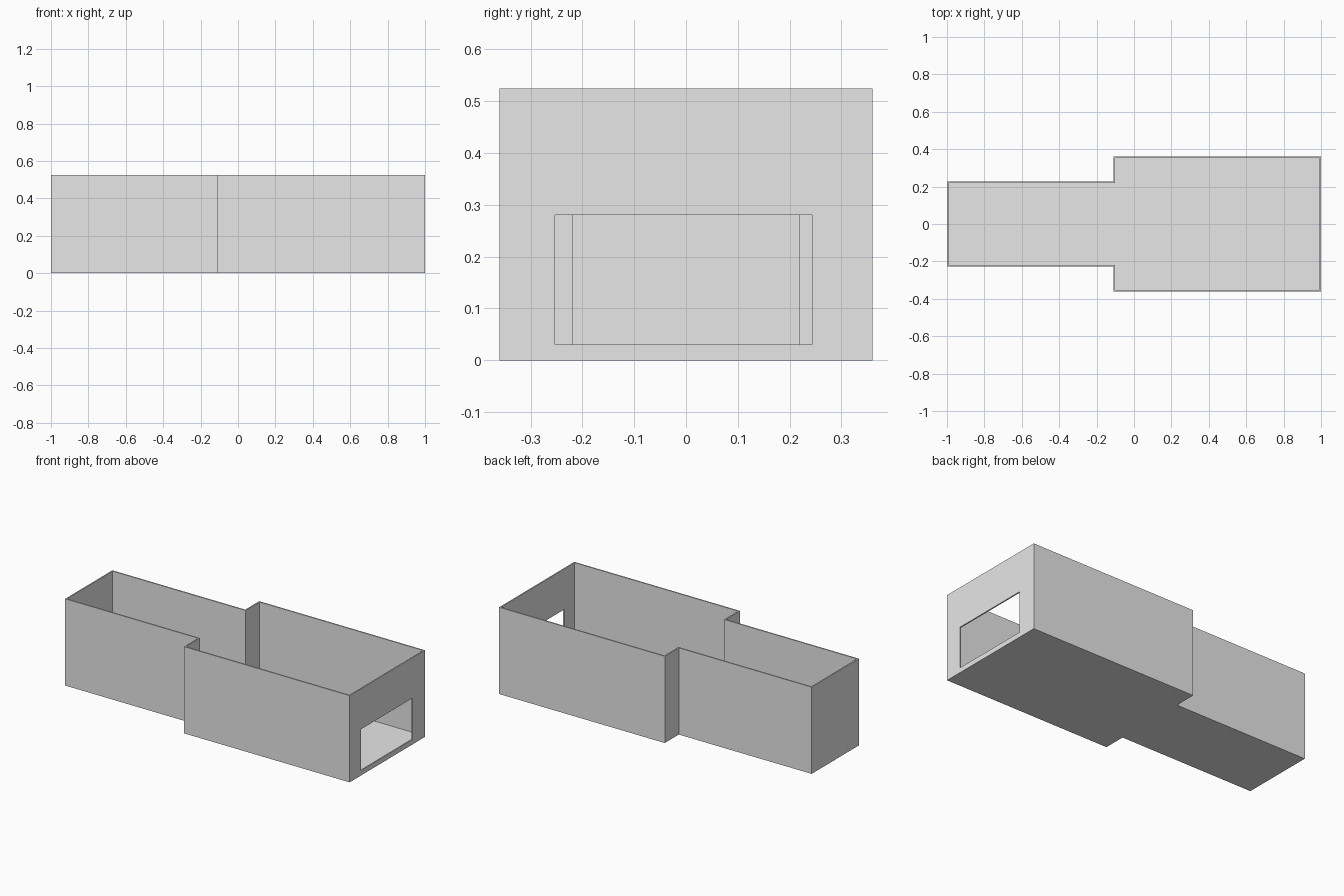
import bpy
import bmesh
from mathutils import Matrix

default = bpy.data.objects.get("Cube")
if default:
    bpy.data.objects.remove(default, do_unlink=True)

HEIGHT = 0.525
WALL = 0.008
FLOOR = 0.01
STEP_X = -0.11      # where the narrow part meets the wide part
NARROW = 0.226      # half widths
WIDE = 0.36

grey = bpy.data.materials.new("light_grey")
grey.use_nodes = True
grey.diffuse_color = (0.8, 0.8, 0.8, 1)
grey.node_tree.nodes["Principled BSDF"].inputs["Base Color"].default_value = (0.8, 0.8, 0.8, 1)


def make_object(name, bm):
    bmesh.ops.recalc_face_normals(bm, faces=bm.faces)
    mesh = bpy.data.meshes.new(name)
    bm.to_mesh(mesh)
    bm.free()
    mesh.materials.append(grey)
    obj = bpy.data.objects.new(name, mesh)
    bpy.context.collection.objects.link(obj)
    return obj


def stepped_prism(name, inset, bottom, top):
    """Upright prism on the stepped outline, moved inward by inset."""
    half = [(-1 + inset, NARROW - inset), (STEP_X + inset, NARROW - inset),
            (STEP_X + inset, WIDE - inset), (1 - inset, WIDE - inset)]
    outline = half + [(x, -y) for x, y in reversed(half)]
    bm = bmesh.new()
    face = bm.faces.new([bm.verts.new((x, y, bottom)) for x, y in outline])
    side = bmesh.ops.extrude_face_region(bm, geom=[face])
    verts = [v for v in side["geom"] if isinstance(v, bmesh.types.BMVert)]
    bmesh.ops.translate(bm, verts=verts, vec=(0, 0, top - bottom))
    return make_object(name, bm)


def box(name, center, size):
    bm = bmesh.new()
    bmesh.ops.create_cube(bm, size=1, matrix=Matrix.Translation(center) @ Matrix.Diagonal((*size, 1)))
    return make_object(name, bm)


def cut(target, cutter):
    cutter.hide_render = True
    mod = target.modifiers.new("cut", "BOOLEAN")
    mod.operation = "DIFFERENCE"
    mod.solver = "EXACT"
    mod.object = cutter
    bpy.context.view_layer.objects.active = target
    bpy.ops.object.modifier_apply(modifier=mod.name)
    bpy.data.objects.remove(cutter, do_unlink=True)


# Open-topped tray with thin walls and floor
tray = stepped_prism("stepped_open_box", 0, 0, HEIGHT)
cut(tray, stepped_prism("cavity_cutter", WALL, FLOOR, HEIGHT + 0.1))

# Rectangular opening in the wide end wall
cut(tray, box("opening_cutter", (1, -0.005, 0.155), (0.1, 0.496, 0.25)))
